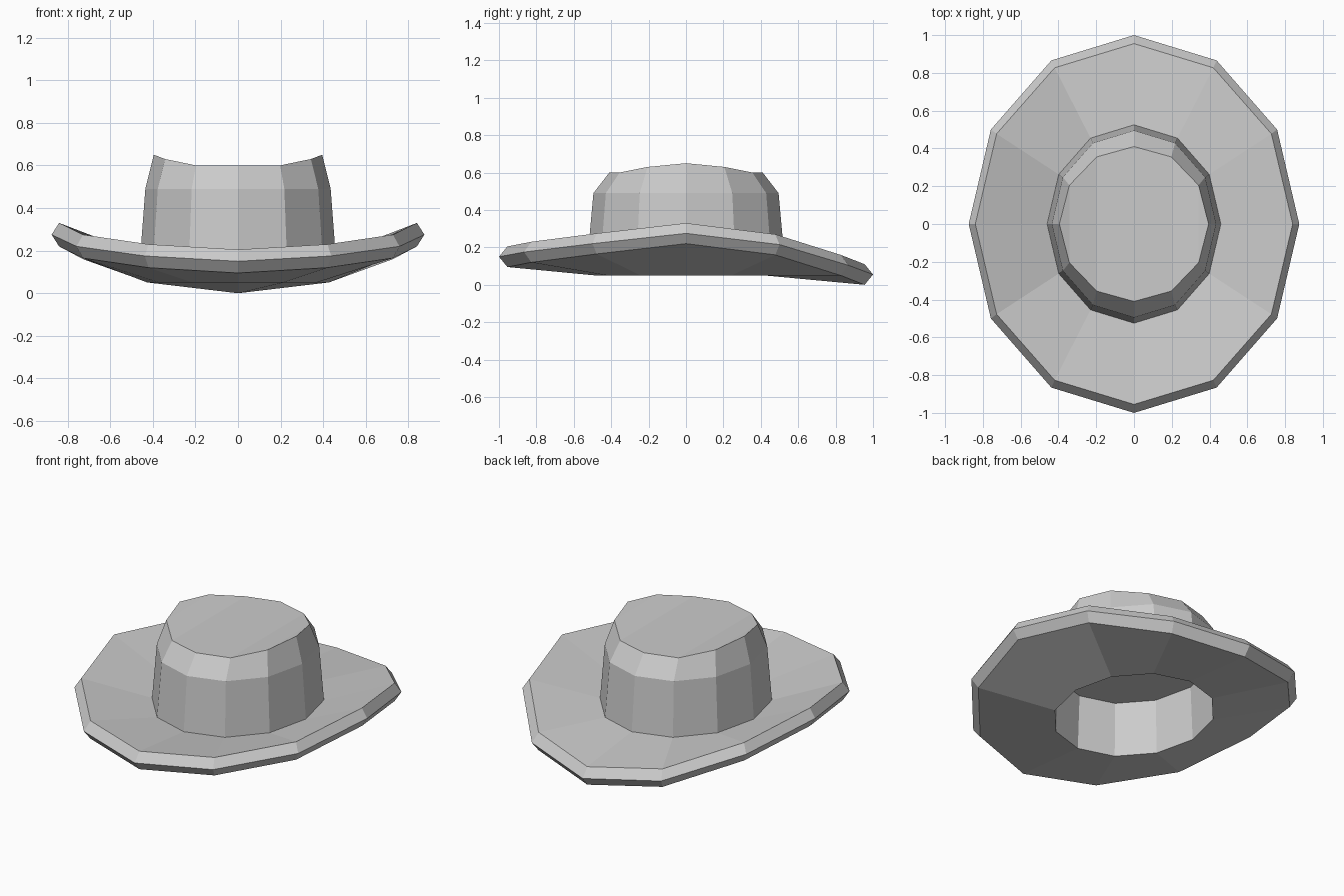
import bpy, bmesh
from math import cos, sin, radians

if "Cube" in bpy.data.objects:
    bpy.data.objects.remove(bpy.data.objects["Cube"])

SIDES = 12
# Brim edge heights from front (-y) round one side to the back (+y)
BRIM = [0.15, 0.175, 0.22, 0.275, 0.215, 0.105, 0.055]
# Crown top heights: raised at the sides, dipped front and back
CROWN = [0.60, 0.60, 0.63, 0.65, 0.63, 0.60, 0.60]


def ring(bm, rx, ry, heights, offset=0.0):
    """Elliptical ring starting at the front, heights mirrored over x."""
    verts = []
    for i in range(SIDES):
        a = radians(360 * i / SIDES - 90)
        z = heights[min(i, SIDES - i)] + offset
        verts.append(bm.verts.new((rx * cos(a), ry * sin(a), z)))
    return verts


def flat(z):
    return [z] * 7


bm = bmesh.new()
rings = [
    ring(bm, 0.41, 0.47, flat(0.38)),       # inside ceiling
    ring(bm, 0.425, 0.485, flat(0.05)),     # head opening
    ring(bm, 0.84, 0.955, BRIM, -0.055),    # brim underside edge
    ring(bm, 0.875, 1.0, BRIM),             # brim outer edge
    ring(bm, 0.84, 0.955, BRIM, 0.055),     # brim upper edge
    ring(bm, 0.46, 0.525, flat(0.16)),      # crown base
    ring(bm, 0.435, 0.495, flat(0.49)),     # crown shoulder
    ring(bm, 0.395, 0.41, CROWN),           # crown top
]
for a, b in zip(rings, rings[1:]):
    for i in range(SIDES):
        j = (i + 1) % SIDES
        bm.faces.new((a[i], a[j], b[j], b[i]))

# Inside ceiling
bm.faces.new(rings[0])

# Dished crown top, strips running front to back
t = rings[-1]
bm.faces.new((t[11], t[0], t[1], t[5], t[6], t[7]))
for s in (1, -1):
    q = [t[(s * k) % SIDES] for k in range(7)]
    bm.faces.new((q[1], q[2], q[4], q[5]))
    bm.faces.new((q[2], q[3], q[4]))

bmesh.ops.recalc_face_normals(bm, faces=bm.faces)
mesh = bpy.data.meshes.new("hat")
bm.to_mesh(mesh)
bm.free()
bpy.context.collection.objects.link(bpy.data.objects.new("hat", mesh))
